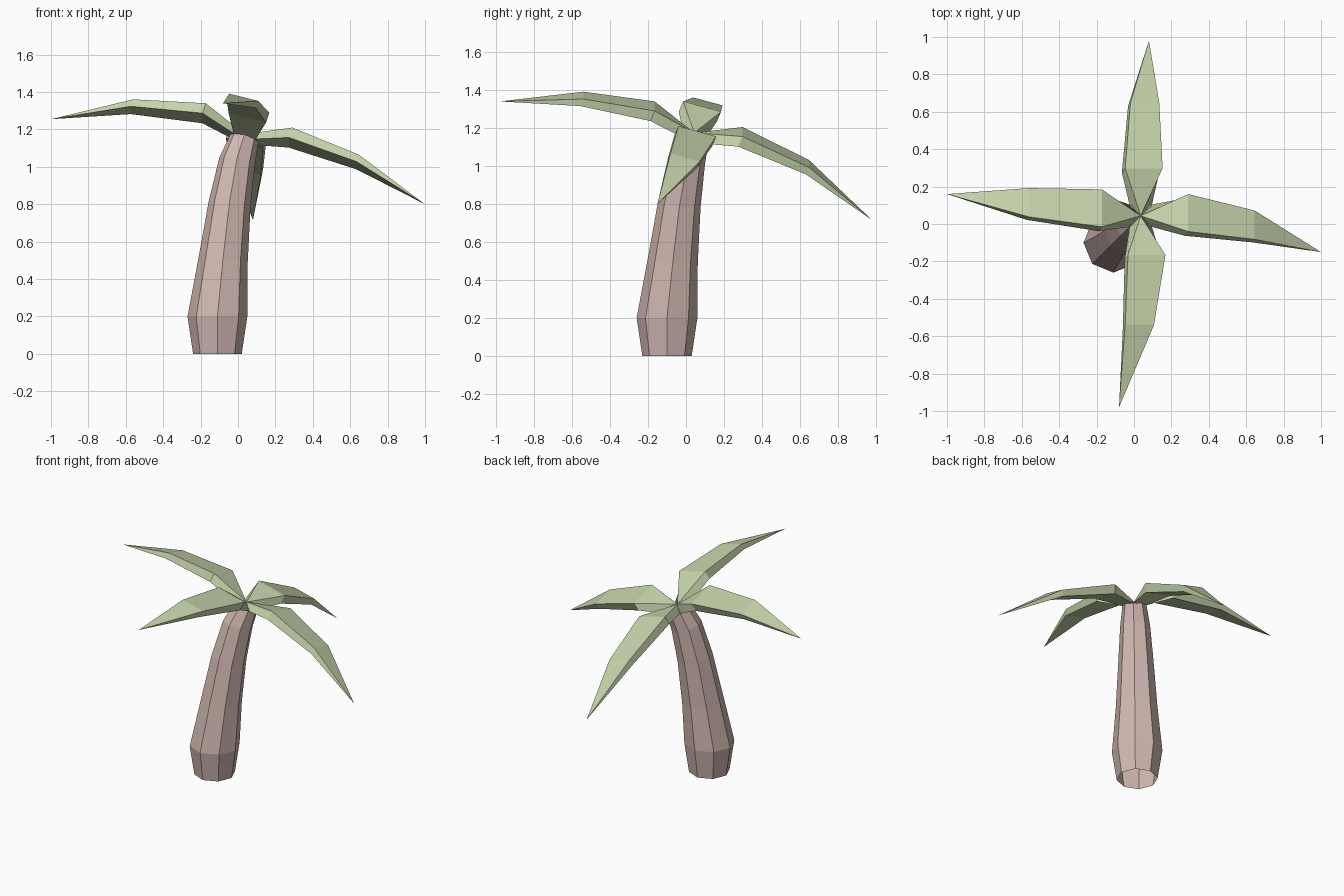
import bpy, bmesh
from math import cos, sin, pi
from mathutils import Vector

cube = bpy.data.objects.get("Cube")
if cube:
    bpy.data.objects.remove(cube, do_unlink=True)


def material(name, rgb):
    mat = bpy.data.materials.new(name)
    mat.use_nodes = True
    mat.diffuse_color = (*rgb, 1)
    bsdf = mat.node_tree.nodes["Principled BSDF"]
    bsdf.inputs["Base Color"].default_value = (*rgb, 1)
    bsdf.inputs["Roughness"].default_value = 0.9
    return mat


def finish(name, bm, mat):
    bmesh.ops.recalc_face_normals(bm, faces=bm.faces)
    mesh = bpy.data.meshes.new(name)
    bm.to_mesh(mesh)
    bm.free()
    mesh.materials.append(mat)
    obj = bpy.data.objects.new(name, mesh)
    bpy.context.collection.objects.link(obj)
    return obj


bark = material("pale_bark", (0.64, 0.48, 0.44))
green = material("pale_leaf_green", (0.56, 0.65, 0.40))

# Leaning trunk: centre x, height, radius, slope of each ring; open at the foot
SIDES = 8
RINGS = [(-0.11, 0, 0.13, 0), (-0.11, 0.2, 0.16, 0), (-0.08, 0.5, 0.132, -0.07),
         (-0.045, 0.8, 0.112, -0.13), (-0.005, 1.03, 0.095, -0.2),
         (0.036, 1.158, 0.075, -0.26)]


def build_trunk():
    bm = bmesh.new()
    rings = []
    for cx, z, r, slope in RINGS:
        ring = []
        for i in range(SIDES):
            dx, dy = r * cos(2 * pi * i / SIDES), r * sin(2 * pi * i / SIDES)
            ring.append(bm.verts.new((cx + dx, cx + 0.01 + dy, z + slope * (dx + dy))))
        rings.append(ring)
    for low, high in zip(rings, rings[1:]):
        for i in range(SIDES):
            j = (i + 1) % SIDES
            bm.faces.new((low[i], low[j], high[j], high[i]))
    bm.faces.new(rings[-1])
    finish("trunk", bm, bark)


# Fronds: thin tapering slabs that follow the tilt of the crown
CROWN = Vector((0.036, 0.044, 1.16))
ALONG_X = Vector((1, 0, -0.25))
ALONG_Y = Vector((0, 1, -0.27))
THICKNESS = Vector((-0.018, -0.023, -0.053))


def build_frond(name, direction, across, inner, outer, tip):
    bm = bmesh.new()

    def section(mid, half_width, thick):
        mid, side = Vector(mid), across * half_width
        points = (mid - side, mid + side,
                  mid + side + THICKNESS * thick, mid - side + THICKNESS * thick)
        return [bm.verts.new(p) for p in points]

    apex = bm.verts.new(CROWN + Vector((0, 0, 0.015)))
    base = CROWN + direction * 0.06 - Vector((0, 0, 0.012))
    left = bm.verts.new(base - across * 0.06)
    right = bm.verts.new(base + across * 0.06)
    a = section(inner, 0.1, 1)
    b = section(outer, 0.077, 0.7)
    end = bm.verts.new(tip)

    # Stalk end
    bm.faces.new((apex, a[0], a[1]))
    bm.faces.new((apex, a[1], a[2], right))
    bm.faces.new((right, a[2], a[3], left))
    bm.faces.new((left, a[3], a[0], apex))
    bm.faces.new((apex, left, right))
    # Blade and point
    for i in range(4):
        j = (i + 1) % 4
        bm.faces.new((a[i], a[j], b[j], b[i]))
        bm.faces.new((b[i], b[j], end))
    finish(name, bm, green)


build_trunk()
build_frond("right_frond", -ALONG_X, ALONG_Y,
            (-0.172, 0.085, 1.313), (-0.56, 0.115, 1.34), (-1, 0.16, 1.255))
build_frond("left_frond", ALONG_X, ALONG_Y,
            (0.29, 0.06, 1.183), (0.645, -0.005, 1.045), (1, -0.15, 0.8))
build_frond("front_frond", -ALONG_Y, ALONG_X,
            (0.068, -0.165, 1.315), (0.03, -0.54, 1.372), (-0.08, -0.98, 1.34))
build_frond("back_frond", ALONG_Y, ALONG_X,
            (0.053, 0.298, 1.18), (0.058, 0.648, 1.012), (0.08, 0.98, 0.715))
